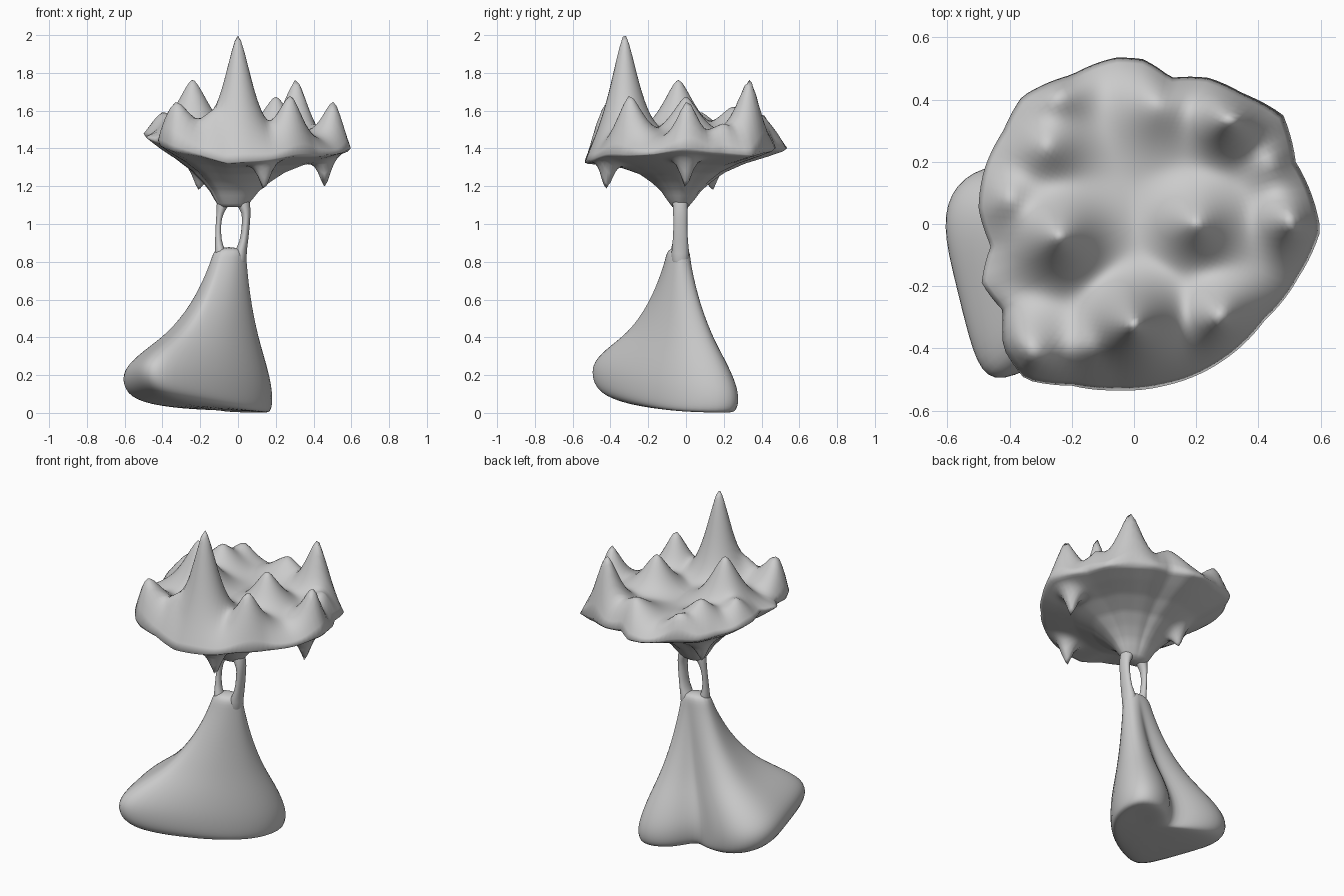
import bpy, bmesh, math

if "Cube" in bpy.data.objects:
    bpy.data.objects.remove(bpy.data.objects["Cube"])

# Helper: skin a stack of equal-length rings, capped at both ends
def loft(name, rings, subdiv=0):
    bm = bmesh.new()
    vs = [[bm.verts.new(p) for p in r] for r in rings]
    n = len(vs[0])
    for a, b in zip(vs, vs[1:]):
        for i in range(n):
            j = (i + 1) % n
            bm.faces.new((a[i], a[j], b[j], b[i]))
    bm.faces.new(vs[0])
    bm.faces.new(vs[-1])
    bmesh.ops.recalc_face_normals(bm, faces=bm.faces)
    me = bpy.data.meshes.new(name)
    bm.to_mesh(me)
    bm.free()
    for f in me.polygons:
        f.use_smooth = True
    ob = bpy.data.objects.new(name, me)
    bpy.context.collection.objects.link(ob)
    if subdiv:
        m = ob.modifiers.new("smooth", "SUBSURF")
        m.levels = m.render_levels = subdiv
    return ob

# Flared base: lobed footprint blended up into a narrow tilted neck
FOOT = [(-.48, -.51), (-.36, -.49), (-.1, -.31), (.1, -.1), (.19, .08), (.18, .26),
        (.05, .29), (-.08, .23), (-.17, .1), (-.28, .17), (-.46, .2), (-.58, .13),
        (-.62, 0), (-.57, -.2), (-.53, -.37)]
LEVELS = [(0, .88), (.04, .81), (.12, .71), (.23, .6), (.36, .5), (.54, .39), (.78, .285),
          (.96, .19), (1.02, .115), (.97, .04), (.78, .01), (.3, .012)]
rings = []
for t, z0 in LEVELS:
    ring = []
    for fx, fy in FOOT:
        a = math.atan2(fy + .08, fx + .2)
        x = (-.04 + .085 * math.cos(a)) * (1 - t) + fx * t
        y = (-.04 + .06 * math.sin(a)) * (1 - t) + fy * t
        ring.append((x, y, max(0, z0 - .11 * t * (x + y))))
    rings.append(ring)
loft("flared_base", rings, 2)

# Two thin struts with an open window between them: x, y, rx, ry, z
def strut(name, path):
    loft(name, [[(x + rx * math.cos(k * math.pi / 6), y + ry * math.sin(k * math.pi / 6), z)
                 for k in range(12)] for x, y, rx, ry, z in path], 1)

strut("left_strut", [(-.08, -.05, .045, .045, .80), (-.095, -.05, .028, .035, .86),
                     (-.105, -.045, .017, .022, .91), (-.105, -.035, .014, .02, 1.0),
                     (-.096, -.03, .018, .025, 1.06), (-.08, -.03, .035, .035, 1.1),
                     (-.06, -.03, .05, .04, 1.16)])
strut("right_strut", [(0, -.03, .05, .05, .76), (.01, -.03, .036, .05, .85),
                      (.032, -.03, .022, .042, .9), (.042, -.03, .022, .037, 1.0),
                      (.045, -.03, .023, .04, 1.06), (.028, -.03, .038, .042, 1.1),
                      (.01, -.03, .05, .045, 1.16)])

# Crown rim: x, y, z going round
RIM = [(.6, -.02, 1.39), (.53, -.17, 1.37), (.42, -.31, 1.36), (.3, -.43, 1.36),
       (.1, -.52, 1.33), (-.06, -.535, 1.32), (-.2, -.52, 1.36), (-.35, -.5, 1.39),
       (-.42, -.4, 1.42), (-.42, -.28, 1.43), (-.49, -.19, 1.46), (-.46, -.07, 1.47),
       (-.5, .05, 1.47), (-.48, .18, 1.46), (-.42, .3, 1.45), (-.36, .41, 1.44),
       (-.2, .48, 1.42), (-.06, .535, 1.4), (.03, .53, 1.39), (.12, .47, 1.4),
       (.24, .47, 1.39), (.35, .42, 1.38), (.48, .35, 1.36), (.52, .2, 1.37)]
POLAR = sorted((math.atan2(y, x) % math.tau, math.hypot(x, y), z) for x, y, z in RIM)
POLAR = [(POLAR[-1][0] - math.tau,) + POLAR[-1][1:]] + POLAR + \
        [(POLAR[0][0] + math.tau,) + POLAR[0][1:]]

def lerp_table(tab, v):
    for p, q in zip(tab, tab[1:]):
        if p[0] <= v <= q[0]:
            f = (v - p[0]) / (q[0] - p[0])
            return [a + (b - a) * f for a, b in zip(p[1:], q[1:])]
    return list(tab[-1][1:])

# Peaks on top and hanging thorns below: x, y, height, width
PEAKS = [(0, -.325, .535, .1), (-.24, -.04, .29, .12), (.31, .34, .33, .095),
         (.28, -.3, .23, .095), (.51, .01, .22, .08), (.2, 0, .2, .105),
         (-.34, -.42, .23, .12), (-.28, .25, .15, .12), (-.25, .42, .15, .1),
         (.08, .39, .13, .13), (-.14, -.4, .13, .1), (-.4, .08, .12, .1), (.45, .2, .1, .09)]
THORNS = [(.46, 0, .16, .04), (-.21, .14, .11, .04), (.14, -.42, .15, .04)]

def bumps(x, y, field):
    return sum((h * math.exp(-(math.hypot(x - px, y - py) / w) ** 1.55)) ** 2.4
               for px, py, h, w in field) ** (1 / 2.4)

UNDER = [(0, 1.09), (.05, 1.12), (.13, 1.175), (.23, 1.22), (.37, 1.27), (.58, 1.315),
         (.8, 1.345), (1, 1.375)]
N, M = 120, 32
top, under = [], []
for k in range(M + 1):
    t = k / M
    upper, lower = [], []
    for i in range(N):
        a = i * math.tau / N
        c, s = math.cos(a), math.sin(a)
        r, rz = lerp_table(POLAR, a)
        # upper bowl with peaks
        tt = max(t, .01)
        x, y = r * tt * c, r * tt * s
        edge = tt ** 7
        z = 1.475 * (1 - edge) + rz * edge + bumps(x, y, PEAKS) * (1 - .8 * tt ** 16)
        upper.append((x, y, z))
        # lower funnel with thorns
        x = (-.03 + .07 * c) * (1 - t) + r * t * c
        y = (-.03 + .042 * s) * (1 - t) + r * t * s
        z = lerp_table(UNDER, t)[0] + (rz - 1.375) * t * t - bumps(x, y, THORNS) * min(1, 8 * (1 - t))
        lower.append((x, y, z))
    top.append(upper)
    under.append(lower)
loft("spiky_crown", under[:-1] + top[::-1])
